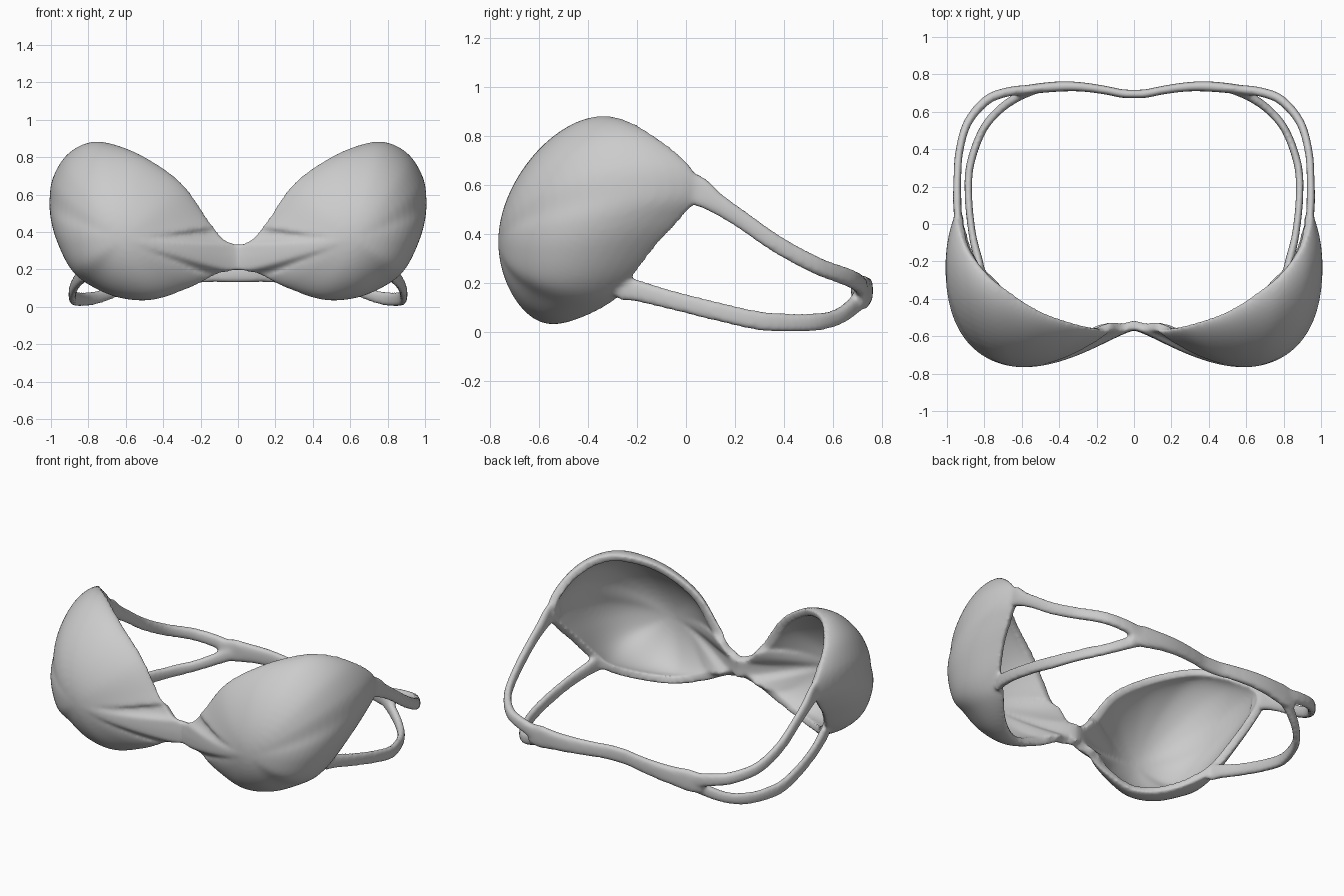
import bpy, math
from mathutils import Vector

if "Cube" in bpy.data.objects:
    bpy.data.objects.remove(bpy.data.objects["Cube"])


def spline(pts, per, closed=False):
    """Catmull-Rom resampling of tuples of any length."""
    n, out = len(pts), []
    for i in range(n if closed else n - 1):
        if closed:
            q = [pts[(i + k) % n] for k in (-1, 0, 1, 2)]
        else:
            q = [pts[min(max(i + k, 0), n - 1)] for k in (-1, 0, 1, 2)]
        for s in range(per):
            t = s / per
            out.append([0.5 * (2 * b + (c - a) * t + (2*a - 5*b + 4*c - d) * t*t
                               + (3*b - a - 3*c + d) * t**3) for a, b, c, d in zip(*q)])
    if not closed:
        out.append(list(pts[-1]))
    return out


def make(name, verts, faces):
    me = bpy.data.meshes.new(name)
    me.from_pydata(verts, [], faces)
    ob = bpy.data.objects.new(name, me)
    bpy.context.collection.objects.link(ob)
    m = ob.modifiers.new("mirror", 'MIRROR')
    m.merge_threshold = 0.002
    return ob


def strap(name, path, sides=16):
    """Flat rounded band; path points are x, y, z, height, thickness."""
    pts = spline(path, 8)
    pos = [Vector(p[:3]) for p in pts]
    verts, faces = [], []
    for i, p in enumerate(pts):
        d = (pos[min(i + 1, len(pos) - 1)] - pos[max(i - 1, 0)]).normalized()
        side = d.cross(Vector((0, 0, 1))).normalized()
        up = side.cross(d)
        for k in range(sides):
            a = 2 * math.pi * k / sides
            c, s = math.cos(a), math.sin(a)
            c = math.copysign(abs(c) ** 0.7, c)
            s = math.copysign(abs(s) ** 0.7, s)
            verts.append(pos[i] + side * c * p[4] / 2 + up * s * p[3] / 2)
    for i in range(len(pts) - 1):
        for k in range(sides):
            a, b = i * sides + k, i * sides + (k + 1) % sides
            faces.append((a, b, b + sides, a + sides))
    faces.append(tuple(range(sides))[::-1])
    faces.append(tuple(range(len(verts) - sides, len(verts))))
    return make(name, verts, faces)


# Cup: rim points x, y, z, bulge, joined to the apex by Bezier spokes
rim = [(0, -.57, .26, 0), (0, -.565, .195, 0), (.10, -.56, .175, .01), (.25, -.555, .105, .06),
       (.45, -.525, .043, .11), (.62, -.42, .062, .18), (.76, -.28, .135, .25),
       (.84, -.22, .22, .33), (.90, -.12, .35, .37), (.935, -.02, .46, .38),
       (.955, .05, .56, .35), (.95, .02, .68, .32), (.90, -.12, .80, .24),
       (.80, -.25, .87, .17), (.68, -.35, .87, .13), (.50, -.465, .80, .09),
       (.30, -.535, .66, .06), (.16, -.565, .47, .03), (.075, -.57, .365, .01),
       (0, -.565, .33, 0)]
apex = Vector((.62, -.765, .36))
n = Vector((.08, -1, -.04)).normalized()
loop = spline(rim, 6, True)
rings, cnt = 18, len(loop)
verts, faces = [apex], []
for r in range(1, rings + 1):
    t = r / rings
    for x, y, z, b in loop:
        end = Vector((max(x, 0), y, z))
        flat = (end - apex) - n * (end - apex).dot(n)
        p1 = apex + flat * (.42 + 1.15 * b)
        p2 = end + b * (n + .35 * flat.normalized())
        if b < .02:  # bridge: spokes leave the centre line nearly square
            p2 = end + Vector((.1, -.02, 0))
        p = apex*(1-t)**3 + p1*3*t*(1-t)**2 + p2*3*t*t*(1-t) + end*t**3
        p.x = max(p.x, 0)
        verts.append(p)
for k in range(cnt):
    k2 = (k + 1) % cnt
    faces.append((0, 1 + k, 1 + k2))
    for r in range(rings - 1):
        a, b = 1 + r * cnt, 1 + (r + 1) * cnt
        faces.append((a + k, b + k, b + k2, a + k2))
cups = make("cups", verts, faces)
sol = cups.modifiers.new("shell", 'SOLIDIFY')
sol.thickness, sol.offset = 0.05, -1

# Straps and back band
upper = strap("upper_strap", [
    (.94, -.03, .61, .14, .035), (.942, .05, .575, .125, .042), (.945, .12, .53, .09, .045),
    (.945, .22, .465, .076, .042), (.935, .38, .355, .074, .042), (.89, .54, .27, .074, .045),
    (.79, .66, .225, .076, .05), (.68, .705, .2, .08, .05), (.56, .72, .175, .09, .05)])
lower = strap("lower_strap", [
    (.81, -.27, .185, .11, .035), (.83, -.2, .17, .09, .045), (.865, -.05, .13, .08, .04),
    (.885, .15, .08, .08, .04), (.875, .32, .045, .08, .042), (.81, .50, .04, .076, .042),
    (.72, .61, .06, .07, .045), (.62, .68, .105, .075, .048), (.54, .715, .145, .08, .05)])
band = strap("back_band", [
    (.62, .705, .155, .11, .045), (.54, .722, .162, .14, .052), (.40, .735, .17, .115, .055),
    (.28, .733, .175, .105, .05), (.15, .715, .178, .095, .046), (.06, .697, .178, .095, .046),
    (-.03, .695, .178, .095, .046)])

# Fuse all parts into one smooth skin
bpy.ops.object.select_all(action='DESELECT')
for ob in (cups, upper, lower, band):
    ob.select_set(True)
bpy.context.view_layer.objects.active = cups
bpy.ops.object.convert(target='MESH')
bpy.ops.object.join()
skin = bpy.context.view_layer.objects.active
skin.name = "cups_and_straps"
rm = skin.modifiers.new("fuse", 'REMESH')
rm.mode, rm.voxel_size, rm.use_smooth_shade = 'VOXEL', 0.011, True
sm = skin.modifiers.new("soften", 'SMOOTH')
sm.factor, sm.iterations = 0.5, 10
